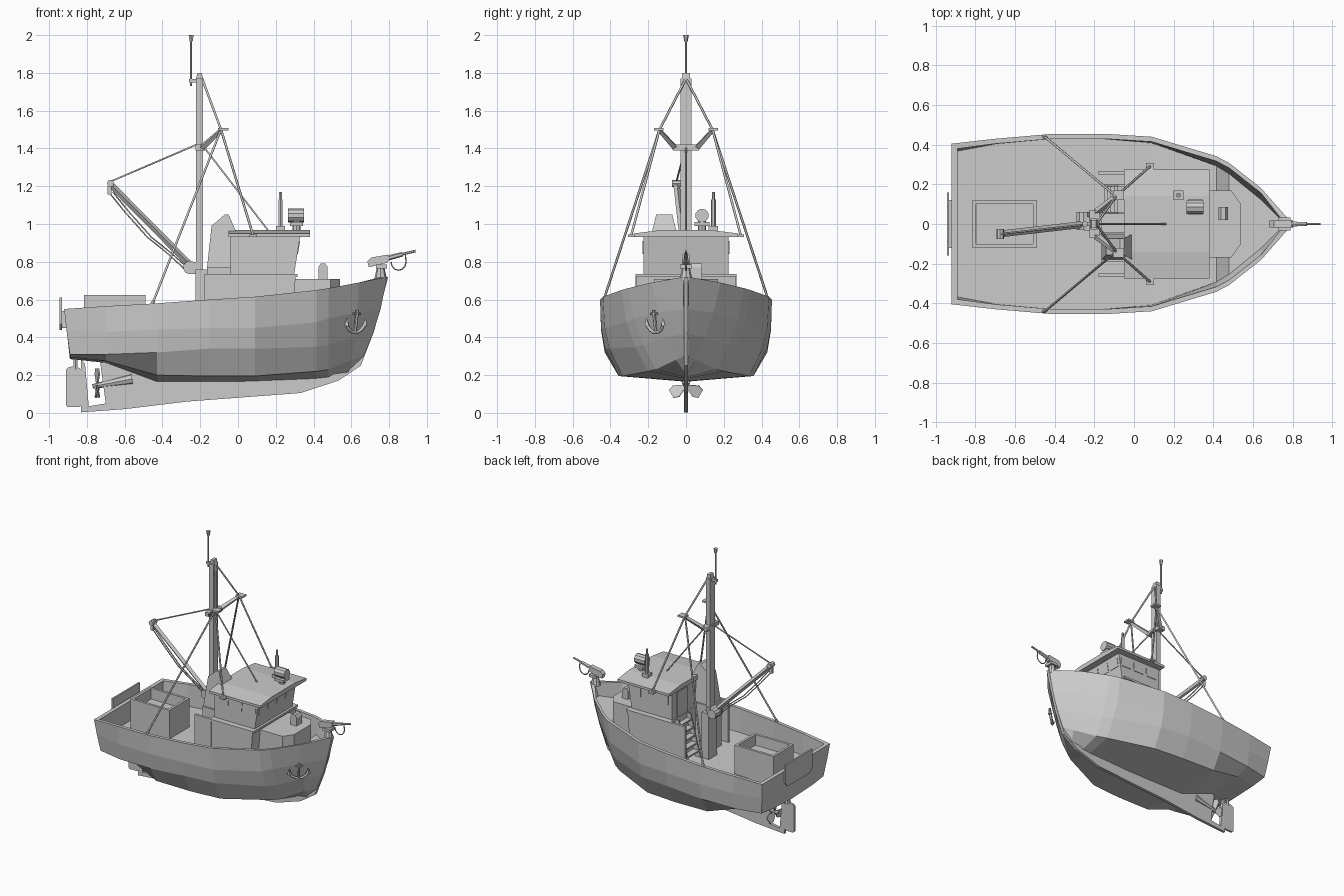
import bpy, bmesh
from math import pi, radians, cos, sin
from mathutils import Vector, Matrix


def finish(name, bm, matrix=None):
    bmesh.ops.recalc_face_normals(bm, faces=bm.faces)
    me = bpy.data.meshes.new(name)
    bm.to_mesh(me)
    bm.free()
    ob = bpy.data.objects.new(name, me)
    bpy.context.collection.objects.link(ob)
    if matrix is not None:
        ob.matrix_world = matrix
    return ob


def prism(name, pts, a0, a1, axis='Y', matrix=None):
    """Extrude a profile: (x,z) along Y, (x,y) along Z, (y,z) along X."""
    put = {'Y': lambda p, a: (p[0], a, p[1]), 'Z': lambda p, a: (p[0], p[1], a),
           'X': lambda p, a: (a, p[0], p[1])}[axis]
    bm = bmesh.new()
    lo = [bm.verts.new(put(p, a0)) for p in pts]
    hi = [bm.verts.new(put(p, a1)) for p in pts]
    bm.faces.new(lo)
    bm.faces.new(hi)
    for i in range(len(pts)):
        j = (i + 1) % len(pts)
        bm.faces.new((lo[i], lo[j], hi[j], hi[i]))
    return finish(name, bm, matrix)


def box(name, x0, x1, y0, y1, z0, z1):
    return prism(name, [(x0, z0), (x1, z0), (x1, z1), (x0, z1)], y0, y1)


def rod(name, a, b, r, r2=None, sides=6):
    a, b = Vector(a), Vector(b)
    bm = bmesh.new()
    bmesh.ops.create_cone(bm, cap_ends=True, segments=sides, radius1=r,
                          radius2=r if r2 is None else r2, depth=(b - a).length)
    rot = (b - a).to_track_quat('Z', 'Y').to_matrix().to_4x4()
    return finish(name, bm, Matrix.Translation((a + b) / 2) @ rot)


def tube(name, pts, r):
    cu = bpy.data.curves.new(name, 'CURVE')
    cu.dimensions = '3D'
    cu.bevel_depth = r
    cu.bevel_resolution = 1
    cu.use_fill_caps = True
    sp = cu.splines.new('POLY')
    sp.points.add(len(pts) - 1)
    for q, p in zip(sp.points, pts):
        q.co = (*p, 1)
    ob = bpy.data.objects.new(name, cu)
    bpy.context.collection.objects.link(ob)
    return ob


# Hull: station x, half-widths and heights from sheer to bottom, deck height
X = [-.92, -.70, -.43, -.15, .09, .415, .48, .64, .79]
Y = [(.405, .39, .37, .25), (.43, .425, .41, .30), (.453, .45, .43, .36),
     (.455, .45, .43, .355), (.44, .43, .405, .335), (.342, .315, .27, .20),
     (.308, .275, .225, .16), (.182, .145, .10, .055), (.012, .012, .012, .012)]
Z = [(.55, .44, .31, .295, .285), (.565, .43, .31, .275, .265), (.58, .44, .32, .20, .165),
     (.60, .45, .34, .195, .165), (.615, .45, .34, .195, .167), (.65, .48, .35, .22, .18),
     (.66, .50, .36, .23, .187), (.69, .53, .40, .28, .20), (.72, .55, .42, .30, .22)]
DECK = [.40, .40, .41, .42, .43, .45, .56, .58, .62]
RAKE = {0: (0, .012, .03, .03, .03), 7: (0, -.01, -.02, -.04, -.06),
        8: (0, -.035, -.075, -.125, -.20)}
bm = bmesh.new()
rows = []
for i, x in enumerate(X):
    ys, rk = Y[i] + (0,), RAKE.get(i, (0,) * 5)
    row = [(x + rk[k], ys[k], Z[i][k]) for k in (4, 3, 2, 1, 0)]
    xi = x + (.03 if i == 0 else -.03 if i == 8 else 0)
    row += [(xi, max(ys[0] - .025, .004), Z[i][0]),
            (xi, max(ys[1] - .022, .004), DECK[i]), (xi, 0, DECK[i])]
    rows.append([bm.verts.new(p) for p in row])
for a, b in zip(rows, rows[1:]):
    for k in range(7):
        bm.faces.new((a[k], b[k], b[k + 1], a[k + 1]))
# transom, its cap and inner wall
s = rows[0]
co, ci = bm.verts.new((-.92, 0, .55)), bm.verts.new((-.89, 0, .55))
bm.faces.new(s[:5] + [co])
bm.faces.new((s[4], s[5], ci, co))
bm.faces.new((s[5], s[6], s[7], ci))
hull = finish("hull", bm)
m = hull.modifiers.new("mirror", 'MIRROR')
m.use_axis = (False, True, False)

# Keel with propeller opening, rudder, propeller
prism("keel", [(-.83, .003), (-.6, .02), (-.27, .06), (.33, .105), (.53, .17), (.65, .25), (.72, .43),
               (.795, .72), (.77, .72), (.69, .43), (.6, .30), (.4, .22), (-.4, .2), (-.58, .26),
               (-.73, .27), (-.70, .05), (-.79, .035), (-.81, .26), (-.83, .28)], -.011, .011)
prism("rudder", [(-.91, .04), (-.90, .03), (-.84, .03), (-.83, .04), (-.83, .23), (-.86, .25),
                 (-.90, .24), (-.91, .23)], -.008, .008)
rod("rudder_stock", (-.86, 0, .23), (-.86, 0, .30), .012)
rod("propeller_shaft", (-.77, 0, .14), (-.56, 0, .18), .012, .03, 8)
for k in range(3):
    mat = (Matrix.Translation((-.745, 0, .145)) @ Matrix.Rotation(k * 2 * pi / 3, 4, 'X')
           @ Matrix.Rotation(.3, 4, 'Z'))
    prism("propeller_blade", [(-.01, .01), (.01, .01), (.035, .06), (.025, .09), (-.025, .09), (-.035, .06)],
          -.004, .004, 'X', mat)

# Stern plate and open fish hold
prism("stern_plate", [(-.16, .61), (.16, .61), (.16, .47), (.13, .44), (-.13, .44), (-.16, .47)], -.944, -.932, 'X')
box("plate_bracket", -.935, -.905, -.12, .12, .45, .54)
bm = bmesh.new()
bmesh.ops.create_cube(bm, size=1, matrix=Matrix.Translation((-.6525, 0, .51)) @ Matrix.Diagonal((.325, .24, .23, 1)))
bm.normal_update()
top = max(bm.faces, key=lambda f: f.calc_center_median().z)
for t in (.026, .002):
    bmesh.ops.inset_region(bm, faces=[top], thickness=t)
bmesh.ops.translate(bm, verts=top.verts, vec=(0, 0, -.08))
finish("fish_hold", bm)

# Deckhouse, wheelhouse, roof
prism("lower_house", [(-.05, .40), (.28, .40), (.305, .72), (-.05, .72)], -.262, .262)
box("house_ledge", -.05, .315, -.268, .268, .72, .735)
prism("wheelhouse", [(-.04, .72), (.295, .72), (.33, .94), (-.04, .94)], -.225, .225)
prism("roof", [(-.275, .932), (.275, .932), (.275, .95), (.14, .967), (-.14, .967), (-.275, .95)], -.05, .38, 'X')
for s in (-1, 1):
    box("side_wall", -.178, -.04, *sorted((s * .25, s * .268)), .40, .735)
    box("roof_tab", .06, .10, *sorted((s * .27, s * .308)), .93, .944)
    y = sorted((s * .222, s * .229))
    for x in (-.01, .105, .22):
        prism("side_window", [(x, .84), (x + .085, .84), (x + .09, .91), (x, .91)], *y)
for k in range(4):
    y = -.205 + k * .106
    prism("front_window", [(.312, .84), (.317, .84), (.329, .91), (.324, .91)], y, y + .09)
box("rear_door", -.046, -.03, .05, .17, .735, .92)
# stairs up to the wheelhouse door
for k in range(5):
    box("stair_tread", -.15 + k * .016, -.105 + k * .016, .06, .19, .46 + k * .055, .472 + k * .055)
for y in (.05, .19):
    prism("stair_side", [(-.165, .41), (-.12, .41), (-.04, .73), (-.08, .73)], y, y + .01)
# funnel casing with a chamfered, tapering funnel
box("funnel_base", -.165, -.03, -.19, -.04, .40, .77)
fun = prism("funnel", [(-.165, .76), (-.01, .76), (-.01, .96), (-.05, 1.05), (-.07, 1.05), (-.14, .99)], -.18, -.05)
for v in fun.data.vertices:
    if v.co.z > .98:
        v.co.y = -.115 + (v.co.y + .115) * .65
# forward trunk and vent
prism("forward_trunk", [(.27, -.17), (.49, -.17), (.54, -.10), (.54, .10), (.49, .17), (.27, .17)], .44, .71, 'Z')
prism("trunk_vent", [(.425, .70), (.475, .70), (.475, .77), (.462, .79), (.438, .79), (.425, .77)], .02, .085)

# Searchlight and horn on the roof
rod("light_post", (.31, .085, .96), (.31, .085, 1.02), .022, sides=8)
box("light_cradle", .275, .345, .045, .125, .99, 1.01)
rod("searchlight", (.265, .085, 1.045), (.35, .085, 1.045), .036, sides=10)
rod("horn_pipe", (.225, .145, .96), (.225, .145, 1.13), .013)
rod("horn_tip", (.225, .145, 1.13), (.225, .145, 1.17), .008)
box("horn_box", .20, .25, .12, .17, .96, .99)

# Mast, antenna and rigging
box("mast", -.222, -.185, -.028, .028, .40, 1.77)
prism("mast_cap", [(-.222, 1.77), (-.185, 1.77), (-.192, 1.80), (-.215, 1.80)], -.02, .02)
box("mast_foot", -.225, -.165, -.05, .05, .40, .76)
rod("antenna", (-.248, 0, 1.73), (-.248, 0, 1.97), .006)
rod("antenna_cap", (-.248, 0, 1.965), (-.248, 0, 2.0), .009, .015)
box("antenna_bracket", -.26, -.20, -.01, .01, 1.75, 1.768)
box("crosstree_bar", -.225, -.175, -.07, .07, 1.39, 1.42)
for s in (-1, 1):
    rod("crosstree_arm", (-.19, s * .06, 1.405), (-.09, s * .14, 1.495), .018, .013, 4)
    box("crosstree_tip", -.105, -.05, *sorted((s * .12, s * .17)), 1.495, 1.508)
    tube("side_stay", [(-.19, 0, 1.77), (-.09, s * .14, 1.50), (-.45, s * .44, .585)], .0065)
    tube("roof_stay", [(-.09, s * .14, 1.50), (.08, s * .29, .94)], .0065)
    rod("stay_foot", (-.455, s * .442, .575), (-.445, s * .435, .595), .01)
tube("forestay", [(-.19, 0, 1.42), (.16, 0, .965)], .005)

# Boom with winch, lift and sagging cables
base, tip = (-.235, .0, .765), (-.675, -.05, 1.21)
rod("boom", base, tip, .017, sides=4)
rod("winch_drum", (-.255, -.03, .77), (-.255, .06, .77), .036, sides=10)
box("winch_mount", -.25, -.20, -.035, .035, .735, .80)
rod("boom_pulley", (-.675, -.075, 1.215), (-.675, -.025, 1.215), .019, sides=8)
box("boom_block", -.69, -.67, -.06, -.04, 1.155, 1.20)
tube("topping_lift", [(-.675, -.05, 1.225), (-.22, 0, 1.42)], .005)
for d in (0, .022):
    tube("boom_cable", [(-.685 + d, -.05, 1.17), (-.60 + d, -.04, 1.065), (-.48 + d, -.03, .93),
                        (-.38 + d, -.02, .85), (-.27, 0, .75 + d)], .004)

# Bow gun
rod("gun_pedestal", (.755, 0, .70), (.755, 0, .78), .035, .018, 8)
box("gun_yoke", .73, .79, -.032, .032, .765, .785)
mat = Matrix.Translation((.75, 0, .808)) @ Matrix.Rotation(radians(-14), 4, 'Y')
prism("gun_body", [(-.065, -.022), (.035, -.022), (.05, -.01), (.05, .018), (-.04, .025), (-.065, .01)],
      -.018, .018, 'Y', mat)
rod("gun_barrel", (.78, 0, .816), (.87, 0, .84), .014, .012)
rod("gun_spear", (.86, 0, .838), (.94, 0, .857), .007)
tube("gun_line", [(.81, 0, .80)] + [(.85 + .04 * cos(a), 0, .80 - .045 * sin(a))
                  for a in [pi - k * pi / 6 for k in range(7)]] + [(.885, 0, .845)], .004)

# Anchor on the starboard bow
am = Matrix.Translation((.625, -.165, .48)) @ Matrix.Rotation(radians(42), 4, 'Z') @ Matrix.Rotation(.15, 4, 'X')
parts = [rod("anchor_shank", (0, 0, -.05), (0, 0, .065), .009),
         rod("anchor_stock", (-.025, 0, .045), (.025, 0, .045), .007),
         tube("anchor_arms", [(.065 * sin(a), 0, .005 - .06 * cos(a))
                              for a in [-1.4 + k * .35 for k in range(9)]], .009)]
parts += [rod("anchor_fluke", (s * .065, 0, -.02), (s * .065, 0, .02), .016, .003, 4) for s in (-1, 1)]
for p in parts:
    p.matrix_world = am @ p.matrix_basis
